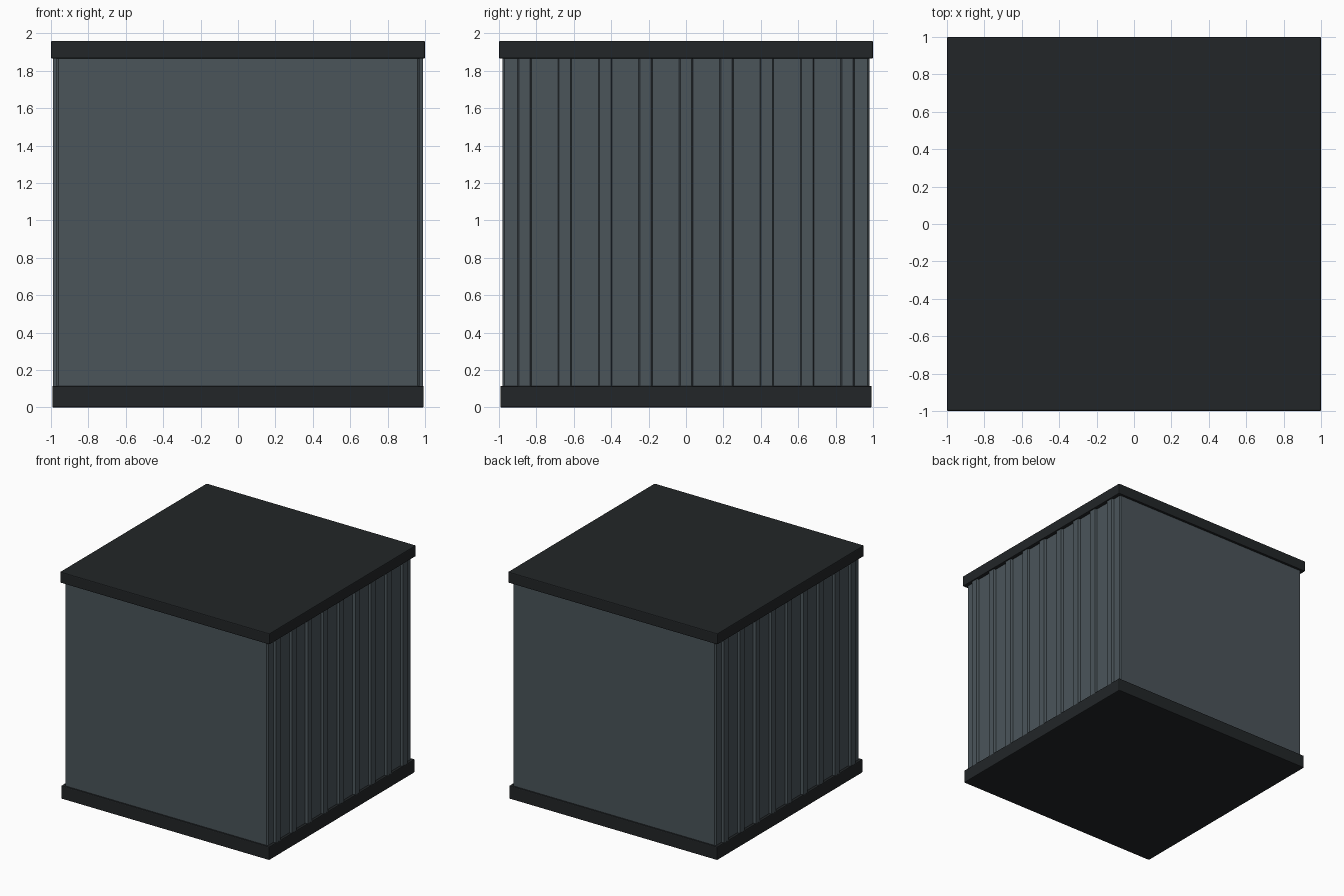
import bpy, bmesh

if "Cube" in bpy.data.objects:
    bpy.data.objects.remove(bpy.data.objects["Cube"])


def material(name, rgb):
    m = bpy.data.materials.new(name)
    m.diffuse_color = (*rgb, 1)
    m.use_nodes = True
    m.node_tree.nodes["Principled BSDF"].inputs["Base Color"].default_value = m.diffuse_color
    return m


DARK = material("dark_trim", (0.016, 0.019, 0.021))
STEEL = material("blue_grey_panel", (0.069, 0.089, 0.102))


def prism(name, outline, z0, z1, mat, bevel=0.0):
    """Extrude a closed xy outline from z0 to z1."""
    bm = bmesh.new()
    face = bm.faces.new([bm.verts.new((x, y, z0)) for x, y in outline])
    ext = bmesh.ops.extrude_face_region(bm, geom=[face])
    for v in ext["geom"]:
        if isinstance(v, bmesh.types.BMVert):
            v.co.z = z1
    bmesh.ops.recalc_face_normals(bm, faces=bm.faces)
    mesh = bpy.data.meshes.new(name)
    bm.to_mesh(mesh)
    bm.free()
    mesh.materials.append(mat)
    ob = bpy.data.objects.new(name, mesh)
    bpy.context.collection.objects.link(ob)
    if bevel:
        mod = ob.modifiers.new("edge_bevel", "BEVEL")
        mod.width = bevel
        mod.segments = 2
    return ob


def square(r):
    return [(-r, -r), (r, -r), (r, r), (-r, r)]


# Base and lid slabs
prism("base_slab", square(0.993), 0.0, 0.115, DARK, 0.007)
prism("lid_slab", square(1.0), 1.865, 1.96, DARK, 0.007)

# Walls: flat front and back, nine vertical ribs on each side
VALLEY, CREST, FRONT = 0.97, 0.99, 0.98
side = [(VALLEY - 0.01, -FRONT), (VALLEY, -FRONT + 0.01)]
for i in range(-4, 5):
    y = i * 0.216
    side += [(VALLEY, y - 0.037), (CREST, y - 0.030),
             (CREST, y + 0.030), (VALLEY, y + 0.037)]
side += [(VALLEY, FRONT - 0.01), (VALLEY - 0.01, FRONT)]
prism("ribbed_walls", side + [(-x, -y) for x, y in side], 0.108, 1.87, STEEL)
